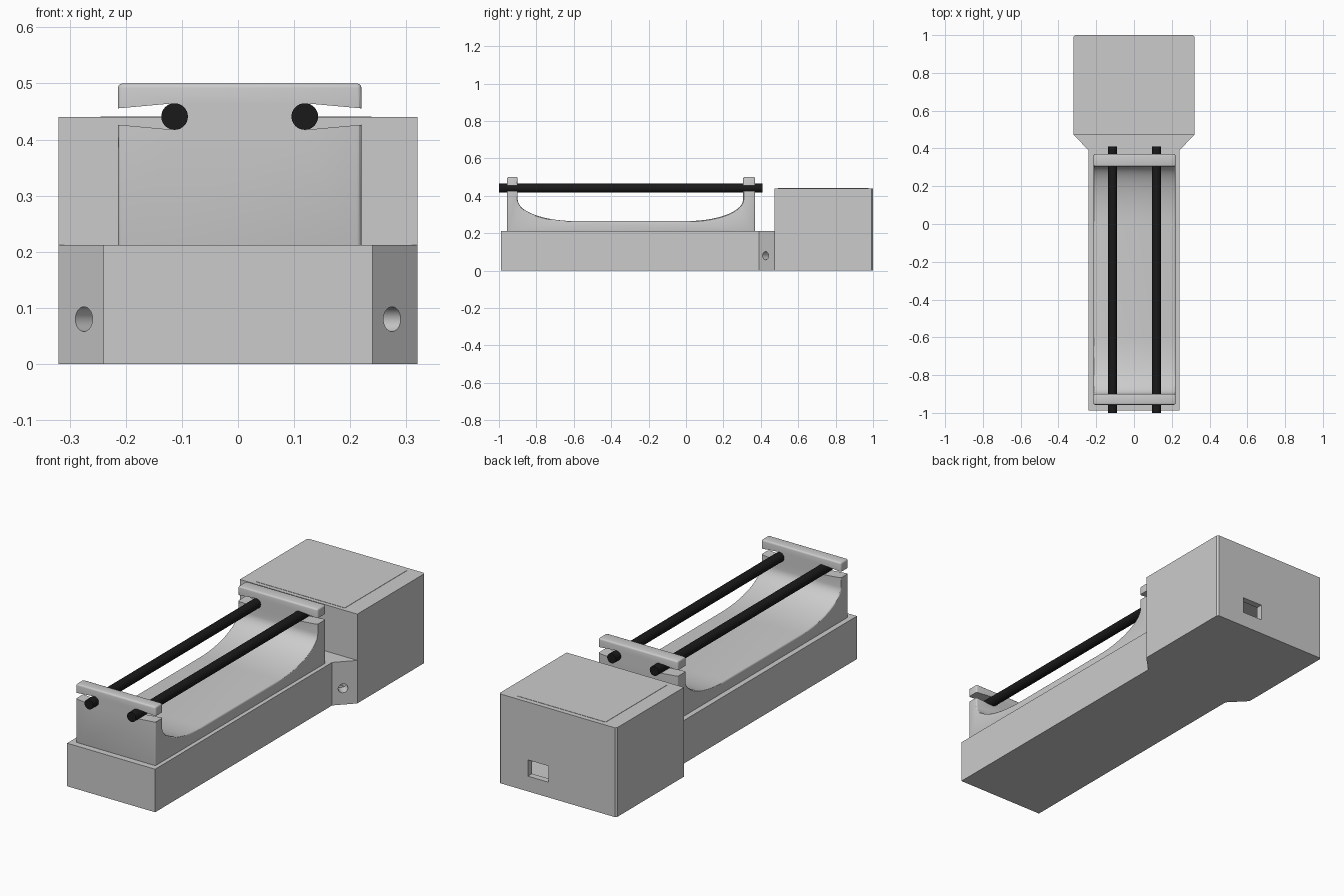
import bpy, bmesh
from math import sin, cos, pi, radians
from mathutils import Vector, Matrix

if "Cube" in bpy.data.objects:
    bpy.data.objects.remove(bpy.data.objects["Cube"])


def finish(name, bm):
    bmesh.ops.recalc_face_normals(bm, faces=bm.faces)
    mesh = bpy.data.meshes.new(name)
    bm.to_mesh(mesh)
    bm.free()
    ob = bpy.data.objects.new(name, mesh)
    bpy.context.collection.objects.link(ob)
    return ob


def prism(name, points, vec):
    """Extrude a closed outline of 3D points along vec."""
    bm = bmesh.new()
    face = bm.faces.new([bm.verts.new(p) for p in points])
    new = bmesh.ops.extrude_face_region(bm, geom=[face])["geom"]
    bmesh.ops.translate(bm, vec=vec, verts=[v for v in new if isinstance(v, bmesh.types.BMVert)])
    return finish(name, bm)


def box(name, lo, hi):
    (x0, y0, z0), (x1, y1, z1) = lo, hi
    return prism(name, [(x0, y0, z0), (x1, y0, z0), (x1, y1, z0), (x0, y1, z0)], (0, 0, z1 - z0))


def rod(name, a, b, r, sides=32):
    a, b = Vector(a), Vector(b)
    d = b - a
    bm = bmesh.new()
    rot = d.to_track_quat('Z', 'Y').to_matrix().to_4x4()
    bmesh.ops.create_cone(bm, cap_ends=True, segments=sides, radius1=r, radius2=r,
                          depth=d.length, matrix=Matrix.Translation((a + b) / 2) @ rot)
    return finish(name, bm)


def apply(ob, mod):
    bpy.context.view_layer.objects.active = ob
    bpy.ops.object.modifier_apply(modifier=mod.name)


def cut(ob, cutter):
    mod = ob.modifiers.new("cut", 'BOOLEAN')
    mod.operation = 'DIFFERENCE'
    mod.solver = 'EXACT'
    mod.object = cutter
    apply(ob, mod)
    bpy.data.objects.remove(cutter)


def bevel(ob, width, segments):
    mod = ob.modifiers.new("bevel", 'BEVEL')
    mod.width, mod.segments = width, segments
    mod.limit_method, mod.angle_limit = 'ANGLE', radians(35)
    apply(ob, mod)


def smooth(ob):
    bpy.ops.object.select_all(action='DESELECT')
    ob.select_set(True)
    bpy.context.view_layer.objects.active = ob
    bpy.ops.object.shade_smooth_by_angle(angle=radians(30))


def colour(ob, name, rgb):
    mat = bpy.data.materials.new(name)
    mat.diffuse_color = (*rgb, 1)
    mat.use_nodes = True
    mat.node_tree.nodes["Principled BSDF"].inputs["Base Color"].default_value = mat.diffuse_color
    ob.data.materials.append(mat)


# Long base flaring out towards the housing, with angled screw holes
half = [(0.24, -0.988), (0.24, 0.39), (0.32, 0.472), (0.32, 0.48)]
outline = half + [(-x, y) for x, y in reversed(half)]
base = prism("base", [(x, y, 0) for x, y in outline], (0, 0, 0.212))
for s in (-1, 1):
    cut(base, rod("hole", (s * 0.313, 0.387, 0.08), (s * 0.235, 0.465, 0.08), 0.022))
    cut(base, rod("hole", (s * 0.313, 0.387, 0.08), (s * 0.205, 0.495, 0.08), 0.013))
smooth(base)

# Hollow rear housing with a port in its back wall
c = 0.008
half = [(0.32, 0.472), (0.32, 1 - c), (0.32 - c, 1)]
outline = half + [(-x, y) for x, y in reversed(half)]
housing = prism("housing", [(x, y, 0) for x, y in outline], (0, 0, 0.44))
cut(housing, box("cavity", (-0.29, 0.5, 0.03), (0.29, 0.968, 0.41)))
cut(housing, box("port", (0.05, 0.94, 0.075), (0.162, 1.05, 0.155)))

# Lighter panel in the housing top
panel = box("top_panel", (-0.245, 0.492, 0.42), (0.238, 0.976, 0.4415))
colour(panel, "light_grey", (0.95, 0.95, 0.95))

# Cradle: saddle profile between two end posts, extruded across x
cx, hw, N = 0.003, 0.217, 14
profile = [(-0.957, 0.19), (-0.957, 0.5), (-0.9, 0.5)]
profile += [(-0.59 - 0.31 * sin(t), 0.265 + 0.115 * (1 - cos(t)))
            for t in (pi / 2 * (1 - i / N) for i in range(N + 1))]
profile += [(0.305 * sin(t), 0.265 + 0.115 * (1 - cos(t)))
            for t in (pi / 2 * i / N for i in range(N + 1))]
profile += [(0.305, 0.5), (0.37, 0.5), (0.37, 0.19)]
cradle = prism("cradle", [(cx - hw, y, z) for y, z in profile], (2 * hw, 0, 0))
bevel(cradle, 0.008, 3)

# Tapered side slots ending in round rod seats, and the two rods
rz, rx, r = 0.441, 0.116, 0.0237
for s, side in ((-1, "left"), (1, "right")):
    x = cx + s * rx
    slot = [(cx + s * 0.24, -1.1, rz + 0.0125), (cx + s * 0.24, -1.1, rz - 0.0125)]
    slot += [(x - s * r * sin(t), -1.1, rz - r * cos(t)) for t in (pi * i / 16 for i in range(17))]
    cut(cradle, prism("slot", slot, (0, 1.6, 0)))
    bar = rod(side + "_rod", (x, -1, rz), (x, 0.41, rz), r)
    smooth(bar)
    colour(bar, side + "_black", (0.01, 0.01, 0.01))
smooth(cradle)
